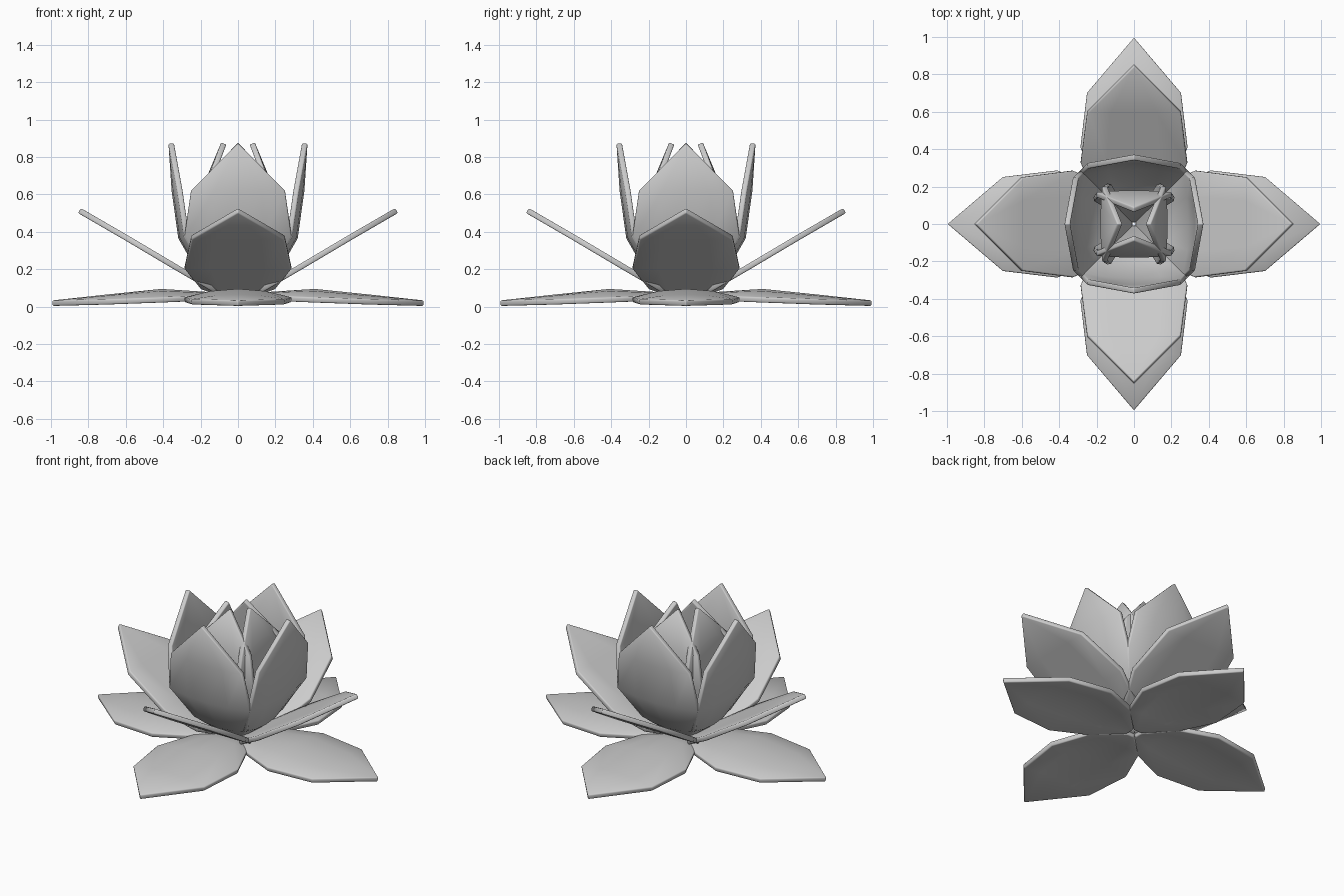
import bpy, bmesh, math
from mathutils import Matrix

if "Cube" in bpy.data.objects:
    bpy.data.objects.remove(bpy.data.objects["Cube"])

COLS = (-1, -0.5, 0, 0.5, 1)

# Each layer: stations (radius, height, half width, edge shift outward, edge shift up)
LAYERS = {
    "outer_petal": [(0.03, 0.04, 0.03, 0, 0), (0.18, 0.065, 0.19, 0, -0.02),
                    (0.41, 0.08, 0.285, 0, -0.045), (0.70, 0.05, 0.25, 0, -0.025),
                    (0.995, 0.018, 0, 0, 0)],
    "lower_petal": [(0.03, 0.04, 0.03, 0, 0), (0.15, 0.105, 0.20, 0, 0),
                    (0.33, 0.21, 0.285, 0, 0), (0.60, 0.37, 0.25, 0, 0),
                    (0.85, 0.515, 0, 0, 0)],
    "upper_petal": [(0.03, 0.05, 0.03, 0, 0), (0.19, 0.17, 0.19, -0.02, 0.02),
                    (0.305, 0.37, 0.285, -0.03, 0.01), (0.34, 0.62, 0.25, -0.03, 0),
                    (0.357, 0.875, 0, 0, 0)],
    "inner_petal": [(0.02, 0.05, 0.02, 0, 0), (0.09, 0.19, 0.13, -0.01, 0),
                    (0.145, 0.43, 0.215, -0.01, 0), (0.165, 0.66, 0.20, -0.01, 0),
                    (0.075, 0.875, 0, 0, 0)],
}


def petal(name, stations, angle):
    bm = bmesh.new()
    rows = []
    for r, z, w, dr, dz in stations[:-1]:
        rows.append([bm.verts.new((r + dr * c * c, w * c, z + dz * c * c)) for c in COLS])
    for a, b in zip(rows, rows[1:]):
        for i in range(len(COLS) - 1):
            bm.faces.new((a[i], b[i], b[i + 1], a[i + 1]))
    # pointed end
    r, z = stations[-1][:2]
    tip = bm.verts.new((r, 0, z))
    for i in range(len(COLS) - 1):
        bm.faces.new((rows[-1][i], tip, rows[-1][i + 1]))
    bmesh.ops.recalc_face_normals(bm, faces=bm.faces)
    bm.transform(Matrix.Rotation(angle, 4, 'Z'))
    me = bpy.data.meshes.new(name)
    bm.to_mesh(me)
    bm.free()
    ob = bpy.data.objects.new(name, me)
    bpy.context.collection.objects.link(ob)
    # thickness and softened rim
    sol = ob.modifiers.new("thickness", 'SOLIDIFY')
    sol.thickness = 0.03
    sol.offset = 0
    bev = ob.modifiers.new("rim", 'BEVEL')
    bev.width = 0.007
    bev.segments = 2
    bev.limit_method = 'ANGLE'
    bev.angle_limit = math.radians(50)
    bpy.ops.object.select_all(action='DESELECT')
    bpy.context.view_layer.objects.active = ob
    ob.select_set(True)
    bpy.ops.object.shade_smooth_by_angle(angle=math.radians(40))


# Four petals per ring
for name, stations in LAYERS.items():
    for k in range(4):
        petal(f"{name}_{k + 1}", stations, k * math.pi / 2)
